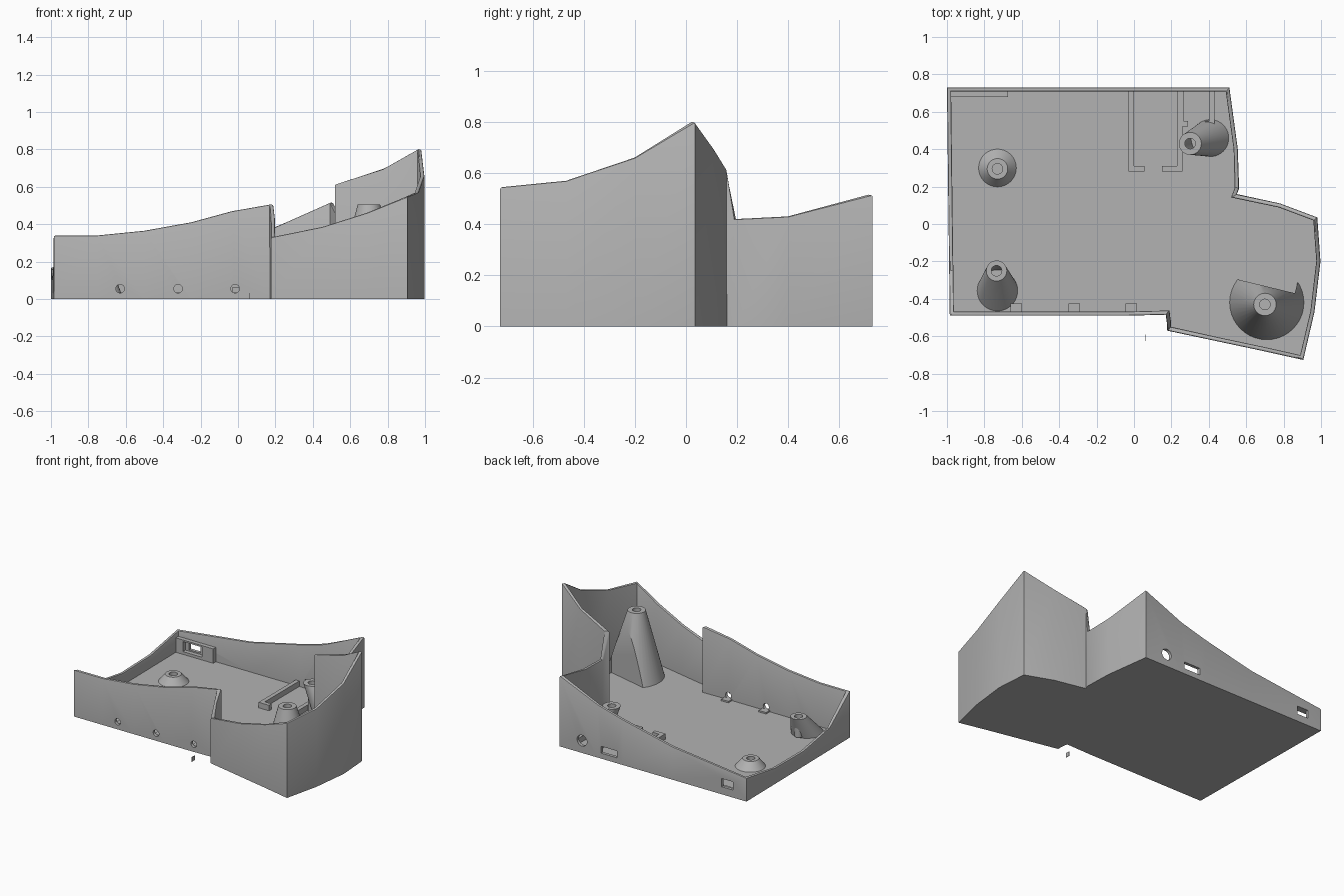
import bpy, bmesh, math
from mathutils import Vector, Matrix

cube = bpy.data.objects.get("Cube")
if cube:
    bpy.data.objects.remove(cube, do_unlink=True)

grey = bpy.data.materials.new("plain grey plastic")
grey.use_nodes = True
grey.diffuse_color = (0.45, 0.45, 0.45, 1)
grey.node_tree.nodes["Principled BSDF"].inputs["Base Color"].default_value = (0.45, 0.45, 0.45, 1)

WALL, FLOOR, RAIL_TOP = 0.022, 0.025, 0.065


def finish(name, bm):
    bmesh.ops.recalc_face_normals(bm, faces=bm.faces)
    mesh = bpy.data.meshes.new(name)
    bm.to_mesh(mesh)
    bm.free()
    obj = bpy.data.objects.new(name, mesh)
    bpy.context.collection.objects.link(obj)
    mesh.materials.append(grey)
    return obj


def activate(obj):
    bpy.ops.object.select_all(action='DESELECT')
    obj.select_set(True)
    bpy.context.view_layer.objects.active = obj


def smooth(obj):
    activate(obj)
    bpy.ops.object.shade_smooth_by_angle(angle=math.radians(30))


def add_box(bm, x0, x1, y0, y1, z0, z1):
    size = Matrix.Diagonal((x1 - x0, y1 - y0, z1 - z0, 1))
    mid = Matrix.Translation(((x0 + x1) / 2, (y0 + y1) / 2, (z0 + z1) / 2))
    bmesh.ops.create_cube(bm, size=1, matrix=mid @ size)


def boxes(name, *specs):
    bm = bmesh.new()
    for spec in specs:
        add_box(bm, *spec)
    return finish(name, bm)


def rod(x, y, z, radius):
    bm = bmesh.new()
    turn = Matrix.Translation((x, y, z)) @ Matrix.Rotation(math.pi / 2, 4, 'X')
    bmesh.ops.create_cone(bm, cap_ends=True, segments=24, radius1=radius,
                          radius2=radius, depth=0.1, matrix=turn)
    return finish("cutter", bm)


def cut(obj, cutter):
    cutter.hide_render = True
    mod = obj.modifiers.new("cut", 'BOOLEAN')
    mod.operation, mod.solver, mod.object = 'DIFFERENCE', 'EXACT', cutter
    activate(obj)
    bpy.ops.object.modifier_apply(modifier=mod.name)
    bpy.data.objects.remove(cutter, do_unlink=True)


# Tray: plan outline with the rim height at each corner, counter-clockwise
outline = [
    (-1, .73, .17), (-.996, .39, .115), (-.992, .06, .11), (-.988, -.25, .16), (-.985, -.49, .34),
    (-.75, -.49, .34), (-.5, -.49, .365), (-.25, -.49, .41), (-.03, -.49, .47), (.17, -.485, .505),
    (.176, -.53, .43), (.177, -.57, .33), (.45, -.628, .385), (.69, -.679, .46), (.905, -.727, .545),
    (.965, -.47, .57), (.997, -.2, .66), (.98, .035, .8), (.78, .11, .695), (.55, .16, .615),
    (.562, .19, .42), (.555, .4, .43), (.51, .73, .515), (.2, .73, .385), (0, .73, .33),
    (-.4, .73, .24)]


def inset(i):
    a, b, c = (Vector(outline[(i + k) % len(outline)][:2]) for k in (-1, 0, 1))
    d, e = (b - a).normalized(), (c - b).normalized()
    n, m = Vector((-d.y, d.x)), Vector((-e.y, e.x))
    return b + (n + m) * WALL / (1 + n.dot(m))


bm = bmesh.new()
rings = [[], [], [], []]
for i, (x, y, z) in enumerate(outline):
    p = inset(i)
    for ring, co in zip(rings, ((x, y, 0), (x, y, z), (p.x, p.y, z), (p.x, p.y, FLOOR))):
        ring.append(bm.verts.new(co))
count = len(outline)
for low, high in zip(rings, rings[1:]):
    for i in range(count):
        j = (i + 1) % count
        bm.faces.new((low[i], low[j], high[j], high[i]))
bm.faces.new(rings[0][::-1])
bm.faces.new(rings[3])
rim = [bm.edges.get((r[i], r[(i + 1) % count])) for r in rings[1:3] for i in range(count)]
bmesh.ops.recalc_face_normals(bm, faces=bm.faces)
bmesh.ops.bevel(bm, geom=rim, offset=0.007, segments=2, profile=0.5, affect='EDGES')
tray = finish("tray_shell", bm)

# Openings in the front and back walls
light_x = (-.63, -.32, -.015)
for x in light_x:
    cut(tray, rod(x, -.49, .055, .023))
cut(tray, rod(.33, .72, .09, .04))
cut(tray, boxes("cutter", (.045, .175, .68, .76, .04, .09)))
cut(tray, boxes("cutter", (-.89, -.8, .68, .76, .055, .115)))
smooth(tray)


# Screw posts: leaning cones with a blind hole
def post(name, base, base_r, top, top_r, height):
    bm = bmesh.new()
    levels = ((base, base_r, FLOOR - .005), (top, top_r, height),
              (top, .028, height), (top, .028, FLOOR + .01))
    loops = []
    for (cx, cy), r, z in levels:
        angles = [math.tau * k / 40 for k in range(40)]
        loops.append([bm.verts.new((cx + r * math.cos(a), cy + r * math.sin(a), z)) for a in angles])
    for low, high in zip(loops, loops[1:]):
        for i in range(40):
            j = (i + 1) % 40
            bm.faces.new((low[i], low[j], high[j], high[i]))
    bm.faces.new(loops[0][::-1])
    bm.faces.new(loops[3])
    return finish(name, bm)


posts = [
    post("back_low_post", (-.73, .3), .105, (-.73, .295), .055, .08),
    post("front_leaning_post", (-.73, -.36), .11, (-.735, -.25), .055, .18),
    post("back_leaning_post", (.41, .46), .1, (.3, .43), .06, .24),
    post("tall_post", (.71, -.42), .2, (.7, -.43), .06, .505)]

# Flat clearance cut on the tall post
chop = boxes("cutter", (-.25, .25, -.2, .2, -.1, .7))
chop.location = (.664, -.117, 0)
chop.rotation_euler.z = math.radians(-13.6)
bpy.context.view_layer.update()
cut(posts[3], chop)
for p in posts:
    smooth(p)


# Board holders: U-shaped rails on the floor with a gap at the closed end
def holder(name, x0, x1, y0, gap0, gap1):
    t, back, z0 = .03, .712, FLOOR - .005
    return boxes(name,
                 (x0, x0 + t, y0, back, z0, RAIL_TOP),
                 (x1 - t, x1, y0, back, z0, RAIL_TOP),
                 (x0 + t, gap0, y0, y0 + t, z0, RAIL_TOP),
                 (gap1, x1 - t, y0, y0 + t, z0, RAIL_TOP))


holder("large_board_holder", -.03, .26, .28, .055, .15)
holder("small_board_holder", .235, .43, .52, .29, .38)

# Socket frame behind the rectangular opening
frame = boxes("socket_frame", (-.98, -.675, .678, .712, FLOOR - .005, .13))
cut(frame, boxes("cutter", (-.92, -.765, .65, .74, .045, .118)))

# Small ledges under the front light holes
for i, x in enumerate(light_x):
    boxes("light_ledge_%d" % (i + 1), (x - .03, x + .03, -.47, -.425, FLOOR - .005, .036))

# Loose thin tab in front of the tray
boxes("loose_tab", (.061, .064, -.625, -.59, 0, .033))
